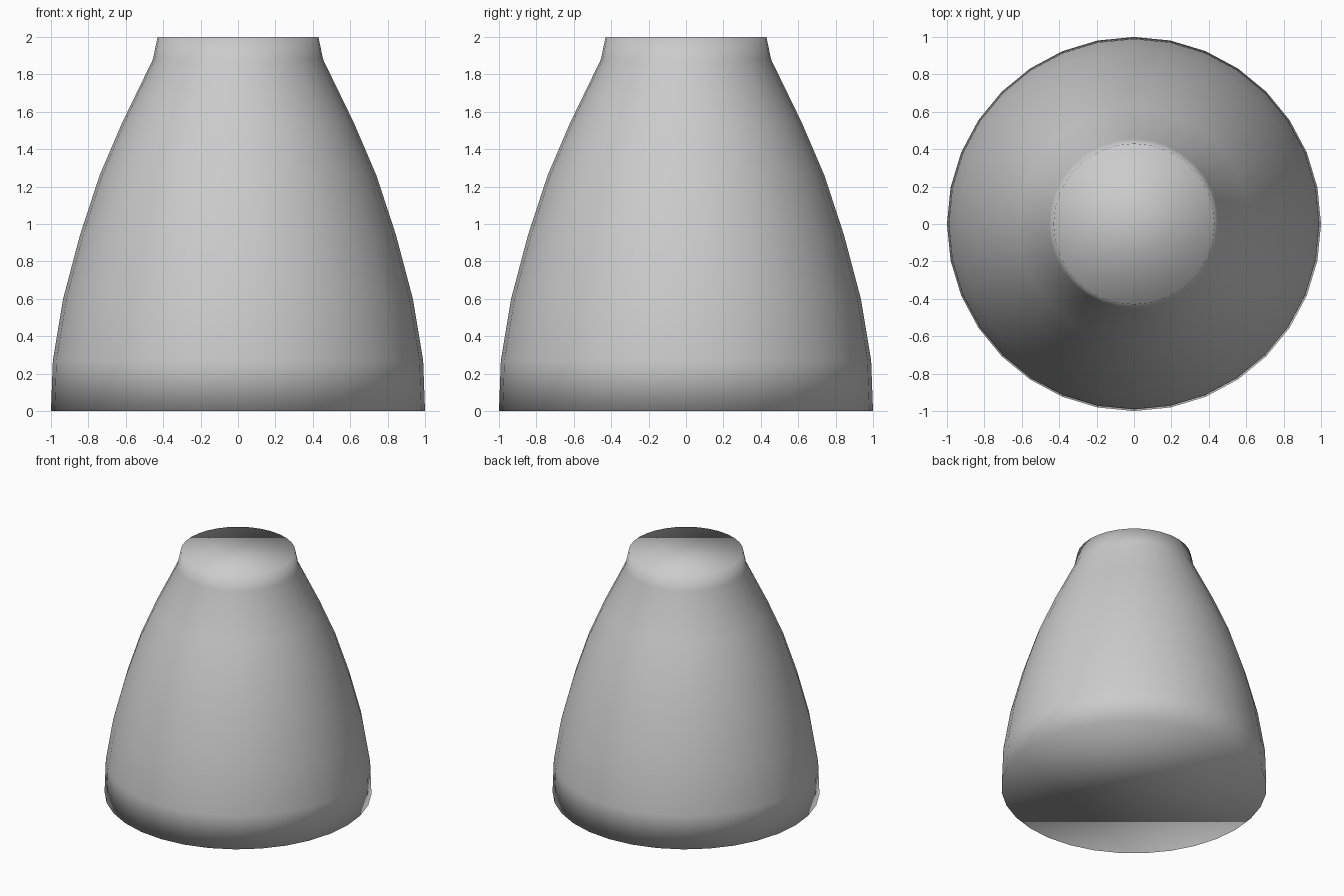
import bpy, bmesh
from math import cos, sin, tau

if "Cube" in bpy.data.objects:
    bpy.data.objects.remove(bpy.data.objects["Cube"])

SIDES = 32
# (radius, height) from base to neck rim
PROFILE = [(1.0, 0.0), (0.99, 0.27), (0.935, 0.6), (0.845, 0.94),
           (0.74, 1.26), (0.62, 1.54), (0.455, 1.88), (0.43, 2.0)]

# tapered bell-shaped body: stacked rings, bridged
bm = bmesh.new()
rings = [[bm.verts.new((r * cos(tau * i / SIDES), r * sin(tau * i / SIDES), z))
          for i in range(SIDES)] for r, z in PROFILE]
for lower, upper in zip(rings, rings[1:]):
    for i in range(SIDES):
        j = (i + 1) % SIDES
        bm.faces.new((lower[i], lower[j], upper[j], upper[i]))

# closed base and top
bm.faces.new(rings[0][::-1])
bm.faces.new(rings[-1])

# smooth shading throughout, caps included
for f in bm.faces:
    f.smooth = True

mesh = bpy.data.meshes.new("tapered_body")
bm.to_mesh(mesh)
bm.free()
body = bpy.data.objects.new("tapered_body", mesh)
bpy.context.collection.objects.link(body)
